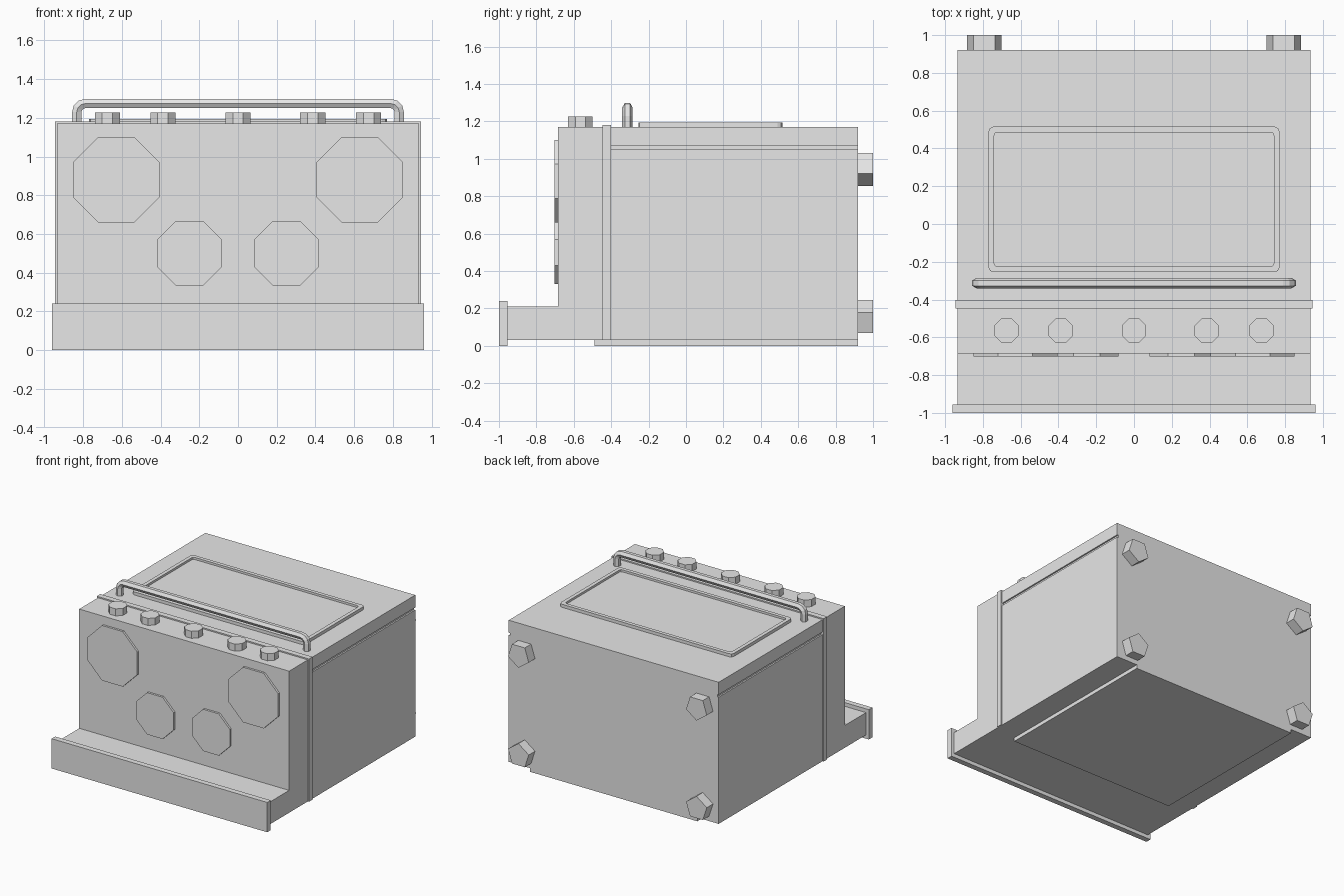
import bpy, bmesh
from math import pi, sin, cos, radians
from mathutils import Vector

default = bpy.data.objects.get("Cube")
if default:
    bpy.data.objects.remove(default, do_unlink=True)

grey = bpy.data.materials.new("light_grey")
grey.use_nodes = True
GREY = (0.8, 0.8, 0.8, 1)
grey.diffuse_color = GREY
grey.node_tree.nodes["Principled BSDF"].inputs["Base Color"].default_value = GREY


def finish(bm, name):
    bmesh.ops.recalc_face_normals(bm, faces=bm.faces)
    mesh = bpy.data.meshes.new(name)
    bm.to_mesh(mesh)
    bm.free()
    mesh.materials.append(grey)
    ob = bpy.data.objects.new(name, mesh)
    bpy.context.scene.collection.objects.link(ob)
    return ob


def prism(name, points, direction):
    """Extrude a closed outline along a direction."""
    bm = bmesh.new()
    face = bm.faces.new([bm.verts.new(p) for p in points])
    ext = bmesh.ops.extrude_face_region(bm, geom=[face])
    moved = [v for v in ext["geom"] if isinstance(v, bmesh.types.BMVert)]
    bmesh.ops.translate(bm, verts=moved, vec=direction)
    if not face.is_valid or len(bm.faces) < len(points) + 2:
        bm.faces.new([v for v in bm.verts if v not in moved])
    return finish(bm, name)


def box(name, x, y, z):
    outline = [(x[0], y[0], z[0]), (x[1], y[0], z[0]),
               (x[1], y[1], z[0]), (x[0], y[1], z[0])]
    return prism(name, outline, (0, 0, z[1] - z[0]))


def ring(sides, radius, start):
    """Corners of a regular polygon; start is the first angle in degrees."""
    angles = [radians(start) + 2 * pi * i / sides for i in range(sides)]
    return [(radius * cos(a), radius * sin(a)) for a in angles]


# Main casing with front tray, as one stepped profile
W, TOP, BACK, FRONT = 0.935, 1.17, 0.92, -0.685
profile = [(-0.96, 0.03), (BACK, 0.03), (BACK, TOP),
           (FRONT, TOP), (FRONT, 0.21), (-0.96, 0.21)]
casing = prism("casing", [(-W, y, z) for y, z in profile], (2 * W, 0, 0))

# Shallow side grooves behind the band
for side, name in ((1, "left"), (-1, "right")):
    cutter = box(name + "_groove_cutter",
                 sorted((side * (W - 0.012), side * (W + 0.1))),
                 (-0.42, BACK + 0.1), (1.05, 1.07))
    cutter.hide_render = True
    cutter.display_type = 'WIRE'
    cutter.hide_set(True)
    cut = casing.modifiers.new(name + "_groove", 'BOOLEAN')
    cut.operation = 'DIFFERENCE'
    cut.solver = 'EXACT'
    cut.object = cutter

# Front lip, base plate and band round the casing
box("front_lip", (-0.96, 0.96), (-1, -0.955), (0, 0.24))
box("base_plate", (-0.745, 0.745), (-0.49, BACK), (0, 0.035))
box("casing_band", (-0.945, 0.945), (-0.447, -0.402), (0.03, 1.18))


# Raised rim with cut corners on the top
def rim_loop(inset, z):
    x, y, c = 0.77 - inset, 0.385 - inset, 0.025 - inset * 0.3
    quarter = [(x, y - c), (x - c * 0.3, y - c * 0.3), (x - c, y)]
    pts = quarter + [(-a, b) for a, b in reversed(quarter)]
    pts += [(-a, -b) for a, b in pts]
    return [(a, b + 0.13, z) for a, b in pts]


bm = bmesh.new()
loops = [[bm.verts.new(p) for p in rim_loop(i, z)]
         for i, z in ((0, TOP - 0.005), (0, 1.195), (0.03, 1.195), (0.03, 1.178))]
for a, b in zip(loops, loops[1:]):
    for i in range(len(a)):
        j = (i + 1) % len(a)
        bm.faces.new((a[i], a[j], b[j], b[i]))
bm.faces.new(loops[0])
bm.faces.new(loops[-1])
finish(bm, "top_rim")

# Six-sided handle bar swept along a rounded arch
R, BEND, HX, HZ = 0.028, 0.045, 0.833, 1.274
path = [(-HX, TOP - 0.01)]
path += [(-HX + BEND - BEND * cos(a), HZ - BEND + BEND * sin(a))
         for a in (0, pi / 6, pi / 3, pi / 2)]
path += [(-x, z) for x, z in reversed(path)]
path = [Vector(p) for p in path]
bm = bmesh.new()
rings = []
for i, p in enumerate(path):
    tangent = (path[min(i + 1, len(path) - 1)] - path[max(i - 1, 0)]).normalized()
    if i in (1, len(path) - 2):
        tangent = Vector((0, 1 if i == 1 else -1))
    if i in (4, 5):
        tangent = Vector((1, 0))
    normal = Vector((-tangent.y, tangent.x))
    rings.append([bm.verts.new((p.x + normal.x * v, -0.313 + u, p.y + normal.y * v))
                  for u, v in ring(6, R, 0)])
for a, b in zip(rings, rings[1:]):
    for i in range(6):
        j = (i + 1) % 6
        bm.faces.new((a[i], a[j], b[j], b[i]))
bm.faces.new(rings[0])
bm.faces.new(rings[-1])
finish(bm, "top_handle")

# Control knobs along the top front edge
for n, x in enumerate((-0.675, -0.388, 0, 0.386, 0.675)):
    prism(f"top_knob_{n + 1}",
          [(x + u, -0.565 + v, TOP - 0.01) for u, v in ring(8, 0.07, 22.5)],
          (0, 0, 0.067))

# Large and small front discs, four pentagonal back feet
for side, name in ((1, "left"), (-1, "right")):
    for size, x, z, r in (("large", 0.628, 0.88, 0.24), ("small", 0.25, 0.5, 0.182)):
        prism(f"{name}_{size}_disc",
              [(side * x + u, FRONT + 0.01, z + v) for u, v in ring(8, r, 22.5)],
              (0, -0.027, 0))
    for level, z, start in (("upper", 0.952, -90), ("lower", 0.148, 90)):
        prism(f"{name}_{level}_back_foot",
              [(side * 0.793 + u, BACK - 0.01, z + v) for u, v in ring(5, 0.097, start)],
              (0, 0.09, 0))
